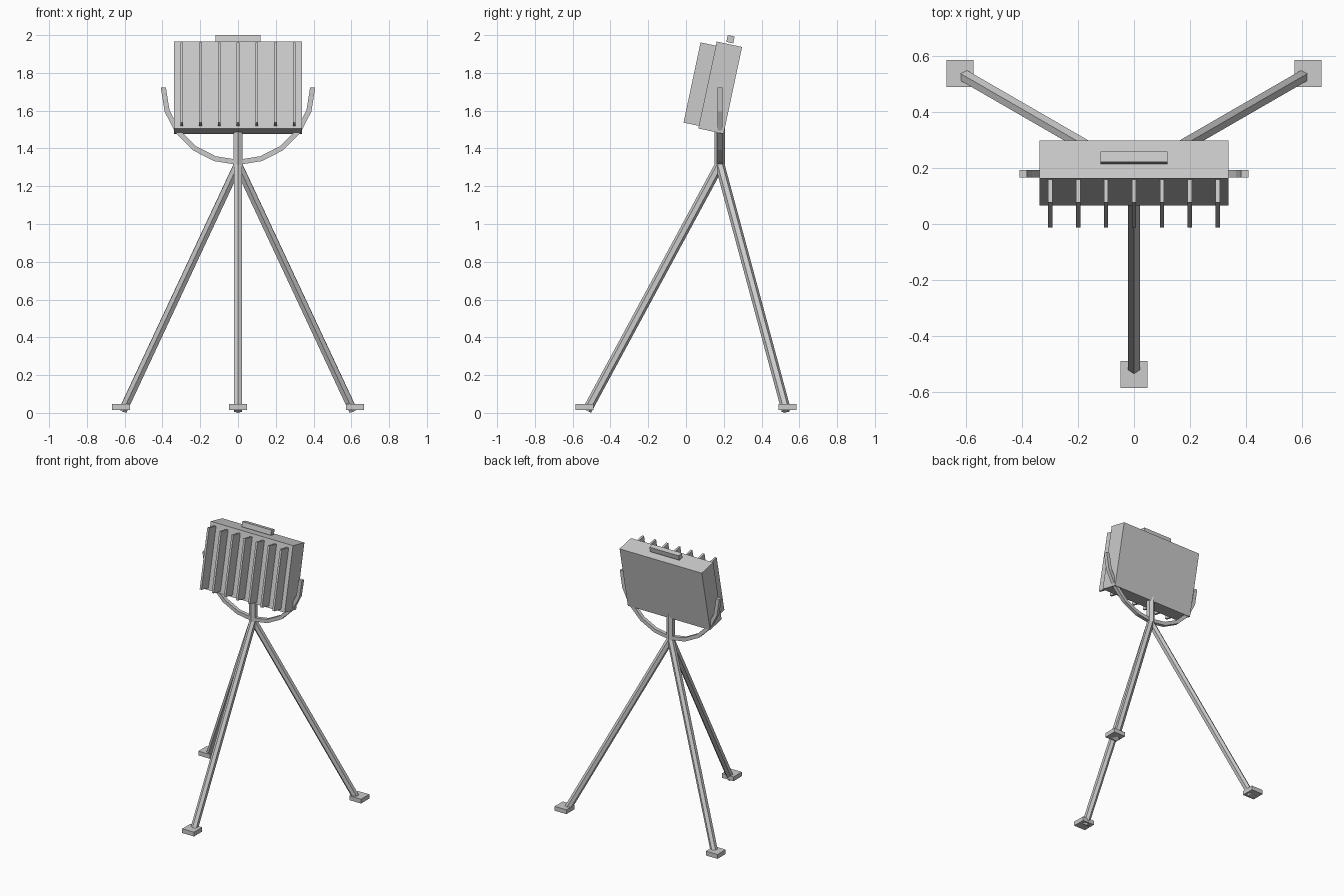
import bpy, bmesh
from math import sin, cos, radians
from mathutils import Vector, Matrix

if "Cube" in bpy.data.objects:
    bpy.data.objects.remove(bpy.data.objects["Cube"])

HUB = Vector((0, 0.179, 1.315))        # where the legs meet
TILT = radians(-12)                    # lamp head leans back
HEAD = Matrix.Translation((0, 0.181, 1.7215)) @ Matrix.Rotation(TILT, 4, 'X')


def finish(name, bm):
    mesh = bpy.data.meshes.new(name)
    bmesh.ops.recalc_face_normals(bm, faces=bm.faces)
    bm.to_mesh(mesh)
    bm.free()
    obj = bpy.data.objects.new(name, mesh)
    bpy.context.collection.objects.link(obj)
    return obj


def box(name, center, size, frame=Matrix()):
    bm = bmesh.new()
    bmesh.ops.create_cube(bm, size=1, matrix=Matrix.Translation(center) @ Matrix.Diagonal((*size, 1)))
    obj = finish(name, bm)
    obj.matrix_world = frame
    return obj


def hex_rod(name, a, b, radius):
    a, b = Vector(a), Vector(b)
    axis = b - a
    bm = bmesh.new()
    # spin by 30 degrees so that a corner lies on the local y axis
    bmesh.ops.create_cone(bm, cap_ends=True, segments=6, radius1=radius, radius2=radius,
                          depth=axis.length, matrix=Matrix.Rotation(radians(30), 4, 'Z'))
    # make sure a corner points along local y
    if max(v.co.y for v in bm.verts) < radius * 0.95:
        bmesh.ops.rotate(bm, verts=bm.verts, matrix=Matrix.Rotation(radians(30), 3, 'Z'))
    obj = finish(name, bm)
    if axis.x or axis.y:
        rot = axis.to_track_quat('Z', 'Y').to_matrix().to_4x4()
    else:
        rot = Matrix()
    obj.matrix_world = Matrix.Translation((a + b) / 2) @ rot
    return obj


# Tripod legs and foot pads
for label, deg in (("front", -90), ("back_right", 30), ("back_left", 150)):
    out = Vector((cos(radians(deg)), sin(radians(deg)), 0))
    base = Vector((0, HUB.y, 0))
    hex_rod(label + "_leg", base + out * 0.704 + Vector((0, 0, 0.012)), HUB, 0.025)
    box(label + "_foot", base + out * 0.716 + Vector((0, 0, 0.032)), (0.096, 0.096, 0.032))

# Short centre post
hex_rod("center_post", HUB, (0, HUB.y, 1.53), 0.028)

# U-shaped yoke: square bar swept round a half circle in ten steps
bm = bmesh.new()
STEPS, R, T = 10, 0.395, 0.0135
rings = []
for i in range(STEPS + 1):
    a = radians(180 + 180 * i / STEPS)
    rings.append([bm.verts.new(((R + dr) * cos(a), HUB.y + dy, 1.7215 + (R + dr) * sin(a)))
                  for dr, dy in ((-T, -T), (T, -T), (T, T), (-T, T))])
for p, q in zip(rings, rings[1:]):
    for k in range(4):
        bm.faces.new((p[k], p[(k + 1) % 4], q[(k + 1) % 4], q[k]))
bm.faces.new(rings[0])
bm.faces.new(rings[-1])
finish("yoke", bm)

# Lamp housing, top handle and front fins
box("lamp_housing", (0, 0, 0), (0.675, 0.137, 0.47), HEAD)
box("top_handle", (0, 0, 0.2625), (0.24, 0.037, 0.037), HEAD)
for i in range(7):
    box("fin_%d" % (i + 1), ((i - 3) * 0.0994, -0.109, -0.004), (0.015, 0.085, 0.434), HEAD)
